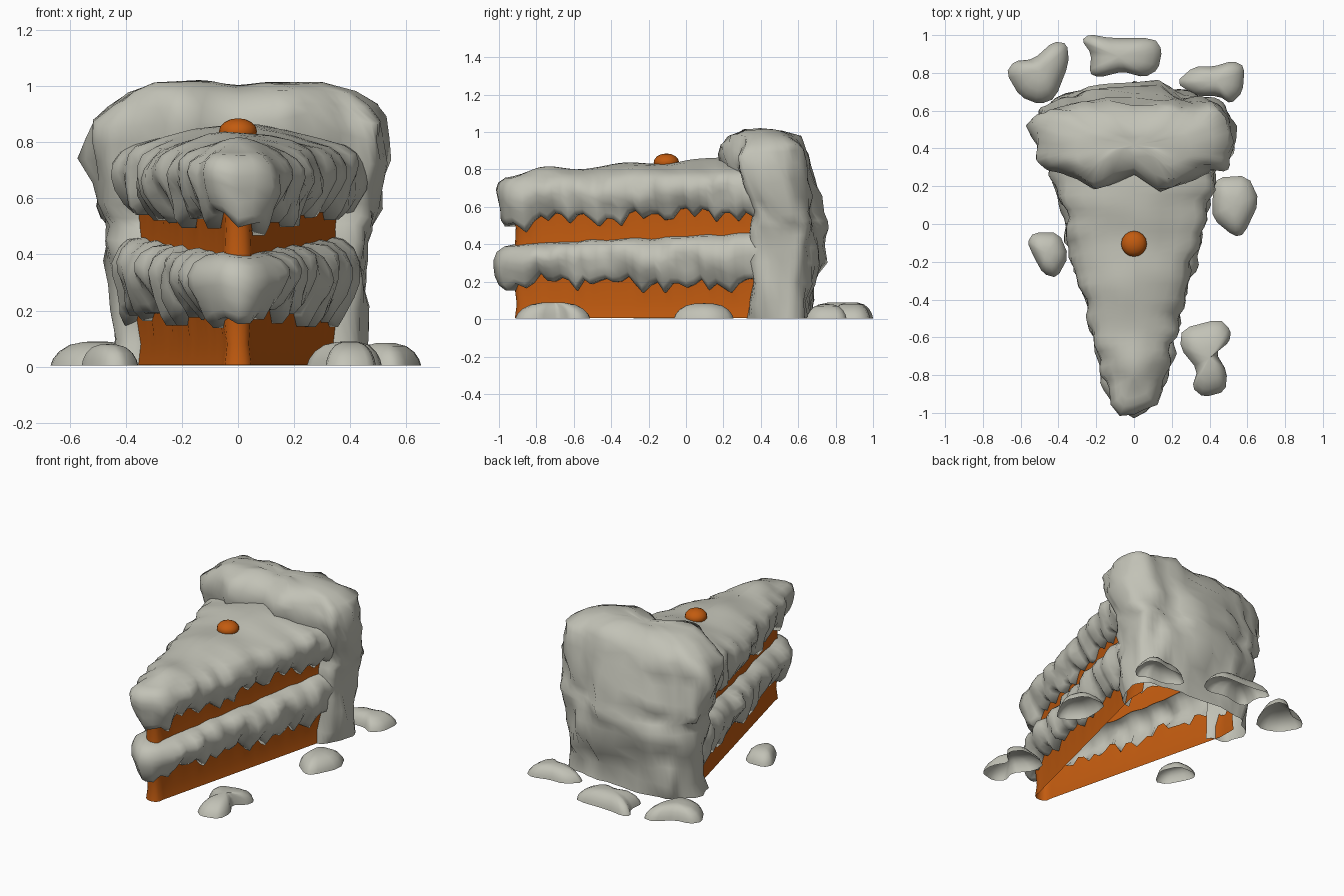
import bpy, bmesh, math
from mathutils import Vector, noise

if "Cube" in bpy.data.objects:
    bpy.data.objects.remove(bpy.data.objects["Cube"])


def material(name, rgb):
    m = bpy.data.materials.new(name)
    m.diffuse_color = (*rgb, 1)
    m.use_nodes = True
    m.node_tree.nodes["Principled BSDF"].inputs["Base Color"].default_value = m.diffuse_color
    return m


CREAM = material("pale frosting", (0.54, 0.54, 0.47))
ORANGE = material("orange sponge", (0.54, 0.105, 0.005))


def loft(name, rows, mat, closed=False, skip=None):
    """Skin a list of point rows (clockwise from above, bottom to top)."""
    n = len(rows[0])
    verts = [Vector(p) for r in rows for p in r]
    faces = []
    for j in range(len(rows) - 1):
        for i in range(n if closed else n - 1):
            k = (i + 1) % n
            f = (j * n + i, (j + 1) * n + i, (j + 1) * n + k, j * n + k)
            c = sum((verts[v] for v in f), Vector()) / 4
            if not (skip and skip(c)):
                faces.append(f)
    me = bpy.data.meshes.new(name)
    me.from_pydata(verts, [], faces)
    me.materials.append(mat)
    bm = bmesh.new()
    bm.from_mesh(me)
    bmesh.ops.remove_doubles(bm, verts=bm.verts, dist=0.0005)
    bm.to_mesh(me)
    bm.free()
    me.shade_smooth()
    ob = bpy.data.objects.new(name, me)
    bpy.context.collection.objects.link(ob)
    return ob


def lump(p, freq, amp, seed=0.0):
    return noise.noise(Vector(p) * freq + Vector((seed, seed, seed))) * amp


def lerp(a, b, t):
    return a + (b - a) * t


# Wedge outline: right side, rounded tip, left side, as (x, y, normal x, normal y)
STEPS = 36
right = []
for i in range(STEPS):
    y = lerp(0.52, -0.85, i / (STEPS - 1))
    right.append((0.265 + 0.25 * min(y, 0.4), y, 0.97, -0.243))
tip = []
for i in range(1, 6):
    a = math.radians(lerp(-14, -166, i / 6))
    tip.append((0.06 * math.cos(a), -0.855 + 0.06 * math.sin(a), math.cos(a), math.sin(a)))
path = right + tip + [(-x, y, -nx, ny) for x, y, nx, ny in reversed(right)]


def drip(i, base, seed):
    x, y = path[i][:2]
    s = i * 0.041 + lump((x, y, 0), 5, 0.08, seed)
    low_tip = 0.03 if y < -0.8 else 0
    return base - low_tip + 0.06 * abs(math.sin(math.pi * s / 0.13)) + lump((x, y, 0), 6, 0.07, seed)


def at(i, off, z, rough=0.0, seed=0.0):
    x, y, nx, ny = path[i]
    if rough:
        off *= 1 + 0.12 * math.cos(2 * math.pi * i * 0.041 / 0.16 + seed)
        off += lump((x + nx * off, y, z), 8, rough, seed)
        off *= max(0.2, min(1, (0.52 - y) / 0.16))  # taper into the back frosting
    return (x + nx * off, y + ny * off, z)


N = range(len(path))
low = [drip(i, 0.148, 3.1) for i in N]
high = [drip(i, 0.505, 8.7) for i in N]
mid_top = [0.40 + 0.06 * (path[i][1] + 0.9) / 1.3 + lump((path[i][0], path[i][1], 0), 9, 0.015)
           for i in N]

# Sponge walls: open shells whose upper edge follows the drips
loft("lower_sponge", [[at(i, 0, 0.005) for i in N],
                      [at(i, -0.01, 0.08) for i in N],
                      [at(i, 0, low[i] + 0.015) for i in N]], ORANGE)
loft("upper_sponge", [[at(i, 0.0, mid_top[i] - 0.02) for i in N],
                      [at(i, -0.005, 0.49) for i in N],
                      [at(i, 0, high[i] + 0.015) for i in N]], ORANGE)

# Middle frosting: bulging band with a dripping lower edge
mid_profile = [(0, 0.02), (0.035, 0.02), (0.06, 0.14), (0.083, 0.34), (0.097, 0.52),
               (0.097, 0.68), (0.08, 0.85), (0.045, 0.97), (0, 1.0)]
loft("middle_frosting",
     [[at(i, o, lerp(low[i], mid_top[i], t), 0.035 if o else 0, 2.0) for i in N]
      for o, t in mid_profile], CREAM)

# Top frosting: same band, then rows closing on the centre ridge
top_profile = [(0, 0.02), (0.035, 0.02), (0.06, 0.14), (0.083, 0.34), (0.095, 0.52),
               (0.095, 0.68), (0.08, 0.84), (0.045, 0.96)]
rim = [0.765 + 0.03 * (path[i][1] + 0.9) for i in N]
rows = [[at(i, o, lerp(high[i], rim[i], t), 0.035 if o else 0, 6.0) for i in N]
        for o, t in top_profile]
edge = rows[-1]
for f in (0.75, 0.45, 0.2, 0.0):
    row = []
    for x, y, z in edge:
        y2 = y if y > -0.8 else lerp(-0.8, y, f)
        ridge = 0.792 + 0.065 * (y2 + 0.9) / 1.1 + 0.008 * math.sin(y2 * 15)
        row.append((x * f, y2, lerp(ridge, z, f * f) + lump((x * f, y2, 0), 6, 0.012)))
    rows.append(row)
loft("top_frosting", rows, CREAM)

# Back frosting with its thick roll: (z, half width, back y, front y)
back_profile = [(0.003, .44, .66, .32), (.1, .44, .675, .32), (.2, .445, .68, .32),
                (.3, .455, .69, .32), (.38, .455, .69, .32), (.44, .45, .69, .32),
                (.49, .455, .70, .32), (.53, .505, .69, .33), (.58, .52, .685, .32),
                (.66, .515, .685, .29), (.75, .54, .67, .25), (.82, .53, .66, .22),
                (.88, .505, .65, .215), (.93, .475, .625, .23),
                (.98, .41, .57, .27), (1.01, .30, .51, .33), (1.018, .15, .46, .39),
                (1.012, 0, .42, .42)]
rows = []
M = 56
for z, a, back, front in back_profile:
    row = []
    cy, b = (back + front) / 2, (back - front) / 2
    for i in range(M):
        t = -2 * math.pi * i / M
        c, s = math.cos(t), math.sin(t)
        x = a * math.copysign(abs(c) ** 0.6, c)
        y = cy + b * math.copysign(abs(s) ** 0.6, s)
        if a:
            k = lump((x, y, z), 6, 0.05, 4.0) + lump((x, y, z), 11, 0.035, 9.0)
            x += c * k
            y += s * k
            if z > 0.7 and s < 0:
                y -= s * 0.03 * math.cos(15.7 * x) * min(1, a / 0.4)
            if s > 0:  # swelling in the middle of the back
                y += s * 0.075 * math.exp(-(x / 0.22) ** 2 - ((z - 0.5) / 0.2) ** 2)
        dz = 0 if z < 0.05 else lump((x, y, z), 5, 0.04, 1.0) * (1 if z < 0.9 else 0.4)
        if z > 0.9:
            dz -= 0.018 * math.exp(-(x / 0.08) ** 2)
        row.append((x, y, z + dz))
    rows.append(row)
loft("back_frosting", rows, CREAM, closed=True,
     skip=lambda c: c.y < 0.42 and abs(c.x) < 0.31 and c.z < 0.7)

# Orange decoration on top
bpy.ops.mesh.primitive_uv_sphere_add(segments=16, ring_count=8, radius=0.068,
                                     location=(0, -0.105, 0.838))
ball = bpy.context.object
ball.name = "top_decoration"
ball.scale.z = 0.7
ball.data.materials.append(ORANGE)
ball.data.shade_smooth()


# Frosting blobs on the table: hollow domes over a hand-drawn outline
def blob(name, outline, height=0.09):
    cx = sum(p[0] for p in outline) / len(outline)
    cy = sum(p[1] for p in outline) / len(outline)
    soft = []
    for p, q in zip(outline, outline[1:] + outline[:1]):  # round the corners
        for t in (0.2, 0.8):
            soft.append((cx + (lerp(p[0], q[0], t) - cx) * 1.04,
                         cy + (lerp(p[1], q[1], t) - cy) * 1.04))
    prof = [(1, 0.05), (0.95, 0.3), (0.82, 0.6), (0.6, 0.86), (0.3, 0.98), (0, 1)]
    loft(name, [[(cx + (x - cx) * f, cy + (y - cy) * f, height * h) for x, y in soft]
                for f, h in prof], CREAM, closed=True)


blob("blob_back_left", [(-.67, .80), (-.63, .86), (-.53, .87), (-.43, .96), (-.36, .95),
                        (-.35, .85), (-.42, .67), (-.5, .64), (-.6, .68)])
blob("blob_back", [(-.27, .97), (-.23, 1), (-.12, .98), (.1, .98), (.14, .92), (.12, .82),
                   (.05, .78), (-.06, .81), (-.18, .78), (-.23, .8), (-.22, .9)])
blob("blob_back_right", [(.23, .75), (.32, .83), (.42, .83), (.52, .86), (.58, .83),
                         (.57, .7), (.51, .64), (.45, .68), (.33, .68)], 0.08)
blob("blob_right", [(.44, .24), (.6, .25), (.66, .12), (.58, -.05), (.53, -.06),
                    (.42, .03), (.42, .15)], 0.085)
blob("blob_left", [(-.56, -.1), (-.53, -.05), (-.4, -.05), (-.35, -.17), (-.41, -.28),
                   (-.48, -.26), (-.53, -.17)], 0.08)
blob("blob_front_right", [(.26, -.56), (.45, -.51), (.51, -.57), (.5, -.63), (.43, -.68),
                          (.49, -.78), (.48, -.88), (.37, -.91), (.31, -.86), (.34, -.77),
                          (.25, -.66)])
